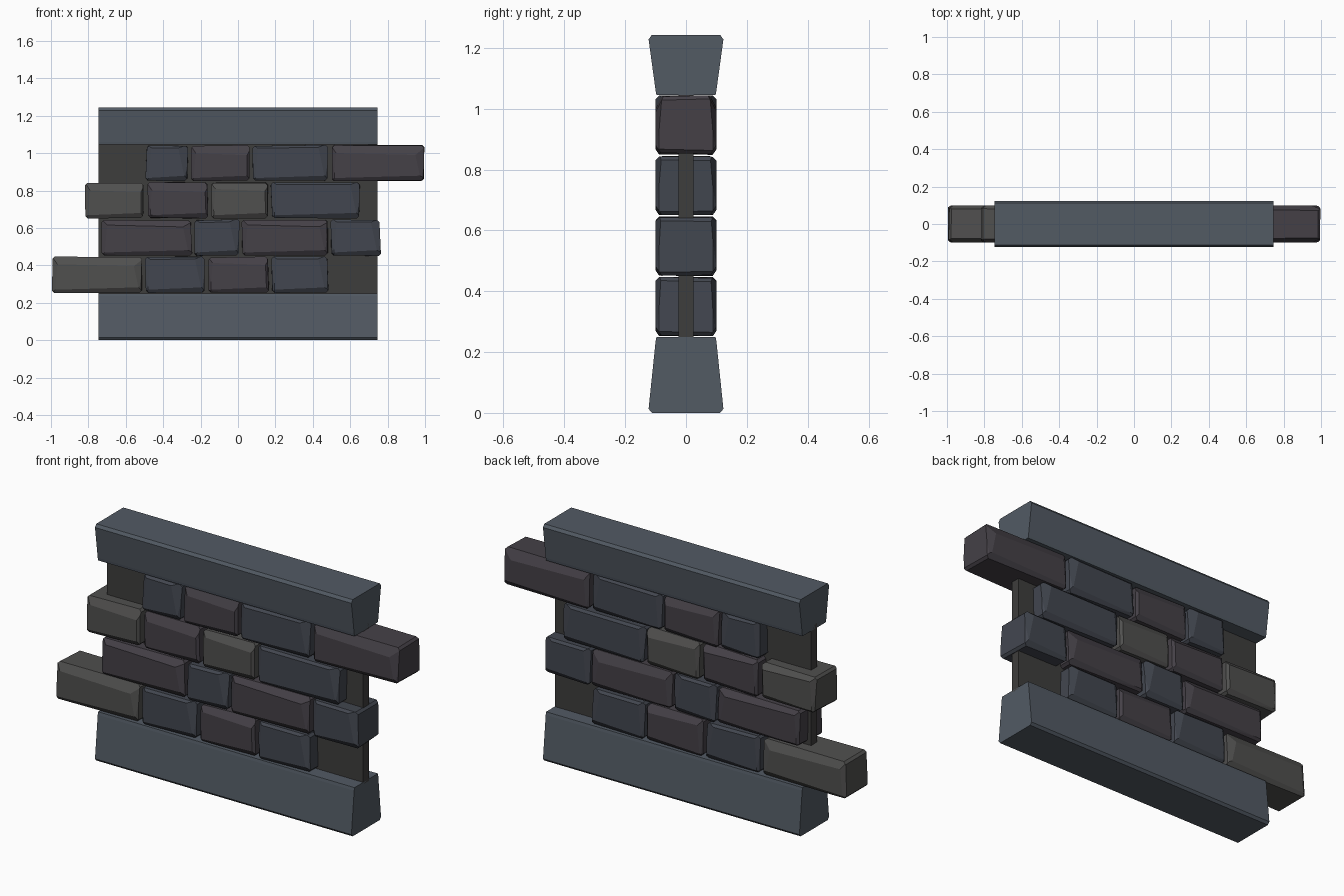
import bpy, bmesh, random
from mathutils import Vector

if "Cube" in bpy.data.objects:
    bpy.data.objects.remove(bpy.data.objects["Cube"])

random.seed(4)


def material(name, rgb):
    m = bpy.data.materials.new(name)
    m.diffuse_color = (*rgb, 1)
    m.use_nodes = True
    m.node_tree.nodes["Principled BSDF"].inputs["Base Color"].default_value = m.diffuse_color
    return m


SLATE = material("slate", (0.085, 0.103, 0.127))
BLUE = material("blue_stone", (0.055, 0.062, 0.079))
PURPLE = material("purple_stone", (0.059, 0.052, 0.063))
GREY = material("grey_stone", (0.080, 0.079, 0.077))
MORTAR = material("mortar", (0.048, 0.047, 0.045))


def finish(bm, name, mat):
    bmesh.ops.recalc_face_normals(bm, faces=bm.faces[:])
    me = bpy.data.meshes.new(name)
    bm.to_mesh(me)
    bm.free()
    me.materials.append(mat)
    ob = bpy.data.objects.new(name, me)
    bpy.context.collection.objects.link(ob)
    return ob


def box(x0, x1, y0, y1, z0, z1):
    bm = bmesh.new()
    bmesh.ops.create_cube(bm, size=1)
    for v in bm.verts:
        v.co = ((x0 + x1) / 2 + v.co.x * (x1 - x0),
                (y0 + y1) / 2 + v.co.y * (y1 - y0),
                (z0 + z1) / 2 + v.co.z * (z1 - z0))
    return bm


def slab(name, half_profile):
    # mirrored y-z profile extruded along x
    pts = half_profile + [(-y, z) for y, z in reversed(half_profile)]
    bm = bmesh.new()
    f = bm.faces.new([bm.verts.new((-0.745, y, z)) for y, z in pts])
    ext = bmesh.ops.extrude_face_region(bm, geom=[f])["geom"]
    bmesh.ops.translate(bm, vec=(1.49, 0, 0),
                        verts=[v for v in ext if isinstance(v, bmesh.types.BMVert)])
    if f.is_valid and len(bm.faces) == len(pts) + 1:
        bm.faces.new([v for v in f.verts])
    return finish(bm, name, SLATE)


def chop(bm, a, b, c, inside):
    # slice off the corner beyond the plane through three points
    a, b, c = Vector(a), Vector(b), Vector(c)
    n = (b - a).cross(c - a).normalized()
    if n.dot(Vector(inside) - a) > 0:
        n = -n
    r = bmesh.ops.bisect_plane(bm, geom=bm.verts[:] + bm.edges[:] + bm.faces[:],
                               plane_co=a, plane_no=n, clear_outer=True)
    edges = [e for e in r["geom_cut"] if isinstance(e, bmesh.types.BMEdge)]
    if len(edges) > 2:
        bmesh.ops.contextual_create(bm, geom=edges)


def stone(name, x0, x1, z0, z1, mat):
    x0, x1, z0, z1 = x0 + 0.003, x1 - 0.003, z0 + 0.001, z1 - 0.001
    bm = box(x0, x1, -0.1, 0.1, z0, z1)
    mid = ((x0 + x1) / 2, 0, (z0 + z1) / 2)
    for v in bm.verts:
        v.co.x += random.uniform(0, 0.012) * (1 if v.co.x < mid[0] else -1)
        v.co.z += random.uniform(0, 0.008) * (1 if v.co.z < mid[2] else -1)
    bmesh.ops.bevel(bm, geom=bm.edges[:], offset=0.012, segments=1, affect='EDGES')
    for s in (-1, 1):
        y, d = s * 0.1, s * 0.078
        # tilted cuts along the face's right, top and bottom edges
        if mat is BLUE or x1 - x0 > 0.45:
            chop(bm, (x1 - 0.06, y, z1), (x1 - 0.018, y, z0), (x1, d, z1), mid)
        t = random.uniform(0.025, 0.045)
        if mat is not BLUE:
            chop(bm, (x0, y, z1 - t), (x1, y, z1 - t - 0.012), (x0, d, z1), mid)
        chop(bm, (x0, y, z0 + 0.018), (x1, y, z0 + 0.032), (x0, s * 0.088, z0), mid)
        chop(bm, (x0 + 0.018, y, z0), (x0 + 0.035, y, z1), (x0, s * 0.088, z0), mid)
    return finish(bm, name, mat)


# Flared base and cap
slab("base_slab", [(0.112, 0), (0.123, 0.013), (0.1, 0.235), (0.097, 0.25)])
slab("cap_slab", [(0.097, 1.045), (0.1, 1.06), (0.123, 1.228), (0.112, 1.243)])

# Thin mortar core
finish(box(-0.745, 0.745, -0.025, 0.025, 0.24, 1.07), "mortar_core", MORTAR)

# Stone courses: x boundaries and stone kinds, bottom to top
rows = [
    ([-1.0, -0.505, -0.17, 0.17, 0.49], [GREY, BLUE, PURPLE, BLUE]),
    ([-0.735, -0.24, 0.015, 0.49, 0.77], [PURPLE, BLUE, PURPLE, BLUE]),
    ([-0.825, -0.495, -0.155, 0.17, 0.66], [GREY, PURPLE, GREY, BLUE]),
    ([-0.50, -0.26, 0.07, 0.49, 1.0], [BLUE, PURPLE, BLUE, PURPLE]),
]
for r, (xs, mats) in enumerate(rows):
    z = 0.25 + 0.199 * r
    for i, mat in enumerate(mats):
        stone(f"stone_row{r + 1}_{i + 1}", xs[i], xs[i + 1], z, z + 0.199, mat)
